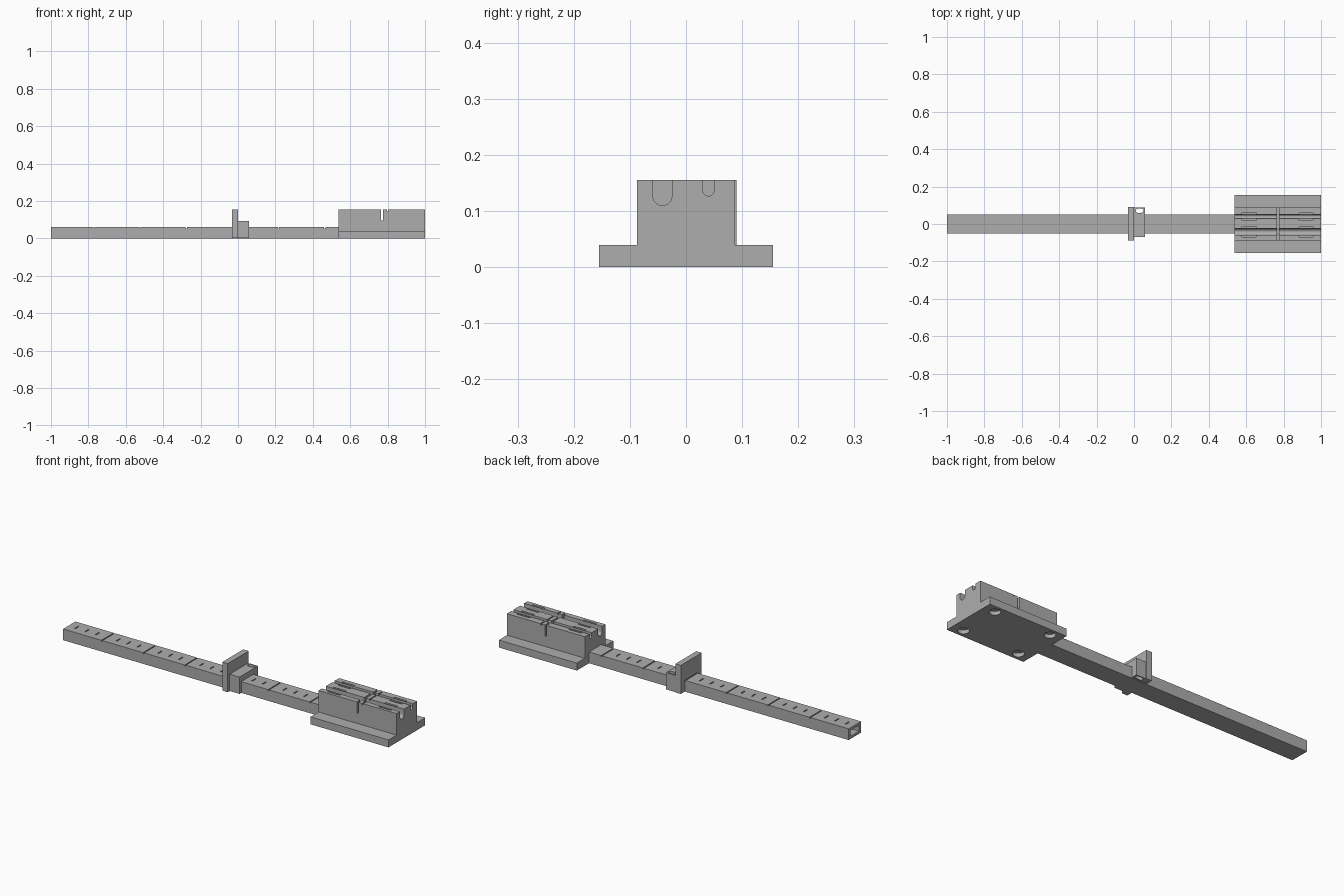
import bpy, math

cube = bpy.data.objects.get("Cube")
if cube:
    bpy.data.objects.remove(cube)

grey = bpy.data.materials.new("plain grey")
grey.use_nodes = True
colour = (0.42, 0.42, 0.42, 1)
grey.diffuse_color = colour
for node in grey.node_tree.nodes:
    if node.type == 'BSDF_PRINCIPLED':
        node.inputs["Base Color"].default_value = colour


def prism(name, outline, axis, lo, hi):
    """Extrude a closed 2D outline along x or z."""
    def place(a, b, t):
        return (t, a, b) if axis == 'x' else (a, b, t)
    n = len(outline)
    verts = [place(a, b, t) for t in (lo, hi) for a, b in outline]
    faces = [list(range(n))[::-1], list(range(n, 2 * n))]
    faces += [(i, (i + 1) % n, n + (i + 1) % n, n + i) for i in range(n)]
    mesh = bpy.data.meshes.new(name)
    mesh.from_pydata(verts, [], faces)
    mesh.materials.append(grey)
    obj = bpy.data.objects.new(name, mesh)
    bpy.context.collection.objects.link(obj)
    return obj


def box(name, x, y, z):
    return prism(name, [(x[0], y[0]), (x[1], y[0]), (x[1], y[1]), (x[0], y[1])], 'z', *z)


def arc(cx, cy, r, start, end, steps=12):
    angles = [math.radians(start + (end - start) * i / steps) for i in range(steps + 1)]
    return [(cx + r * math.cos(a), cy + r * math.sin(a)) for a in angles]


def slot(x, y, length, width, z):
    """Round-ended pocket cutter, long in x."""
    r = width / 2
    d = length / 2 - r
    return prism("cutter", arc(x + d, y, r, -90, 90, 8) + arc(x - d, y, r, 90, 270, 8), 'z', *z)


def combine(obj, tools, operation='DIFFERENCE'):
    for tool in tools:
        mod = obj.modifiers.new("cut", 'BOOLEAN')
        mod.operation = operation
        mod.solver = 'EXACT'
        mod.object = tool
    bpy.context.view_layer.update()
    graph = bpy.context.evaluated_depsgraph_get()
    result = bpy.data.meshes.new_from_object(obj.evaluated_get(graph))
    obj.modifiers.clear()
    obj.data = result
    for tool in tools:
        bpy.data.objects.remove(tool)


# Hollow measuring bar with long and short tick grooves
HALF, TOP = 0.052, 0.06
bar = box("measuring_bar", (-1, 0.56), (-HALF, HALF), (0, TOP))
cuts = [box("cutter", (-1.1, 0.5), (-HALF + 0.016, HALF - 0.016), (0.014, TOP - 0.014))]
step = 0.0617
for i in range(1, 25):
    x = -1.017 + step * i
    reach = 0.1 if i % 4 == 0 else 0.016
    cuts.append(box("cutter", (x - 0.003, x + 0.003), (-reach, reach), (TOP - 0.006, 0.1)))
combine(bar, cuts)

# Sliding stop: upright plate and collar straddling the bar
slider = box("sliding_stop", (-0.032, 0), (-0.087, 0.09), (0.002, 0.155))
collar = box("collar", (-0.01, 0.058), (-0.07, 0.087), (0.002, 0.092))
combine(slider, [collar], 'UNION')
combine(slider, [
    box("cutter", (-0.1, 0.1), (-HALF - 0.002, HALF + 0.002), (-0.1, TOP + 0.002)),
    slot(0.03, 0.071, 0.042, 0.022, (-0.1, 0.2)),
])

# Stepped block on a wide foot
BACK, END, FOOT, RISE = 0.538, 1.0, 0.04, 0.155
half_profile = [(0.155, 0), (0.155, FOOT), (0.087, FOOT), (0.087, RISE)]
profile = half_profile + [(-y, z) for y, z in reversed(half_profile)]
block = prism("clamp_block", profile, 'x', BACK, END)
cuts = []
# Round-bottomed channels with tie slots on both sides
for y, r, bottom in ((-0.042, 0.017, 0.11), (0.04, 0.010, 0.127)):
    channel = [(y + r, 0.2), (y - r, 0.2)] + arc(y, bottom + r, r, 180, 360)
    cuts.append(prism("cutter", channel, 'x', 0.5, 1.1))
    for x in (0.615, 0.92):
        for side in (-1, 1):
            cuts.append(slot(x, y + side * (r + 0.007), 0.075, 0.011, (RISE - 0.015, 0.2)))
# Cross slits
cuts.append(box("cutter", (0.765, 0.775), (-0.2, 0.2), (0.095, 0.2)))
cuts.append(box("cutter", (0.796, 0.802), (-0.2, 0.2), (RISE - 0.008, 0.2)))
# Round sockets under the foot
for x in (BACK + 0.065, END - 0.065):
    for y in (-0.113, 0.113):
        cuts.append(prism("cutter", arc(x, y, 0.028, 0, 345, 23), 'z', -0.1, 0.02))
combine(block, cuts)

# Crisp edges with smooth curved walls
bpy.ops.object.select_all(action='DESELECT')
for obj in (bar, slider, block):
    obj.select_set(True)
bpy.context.view_layer.objects.active = block
bpy.ops.object.shade_smooth_by_angle(angle=math.radians(30))
